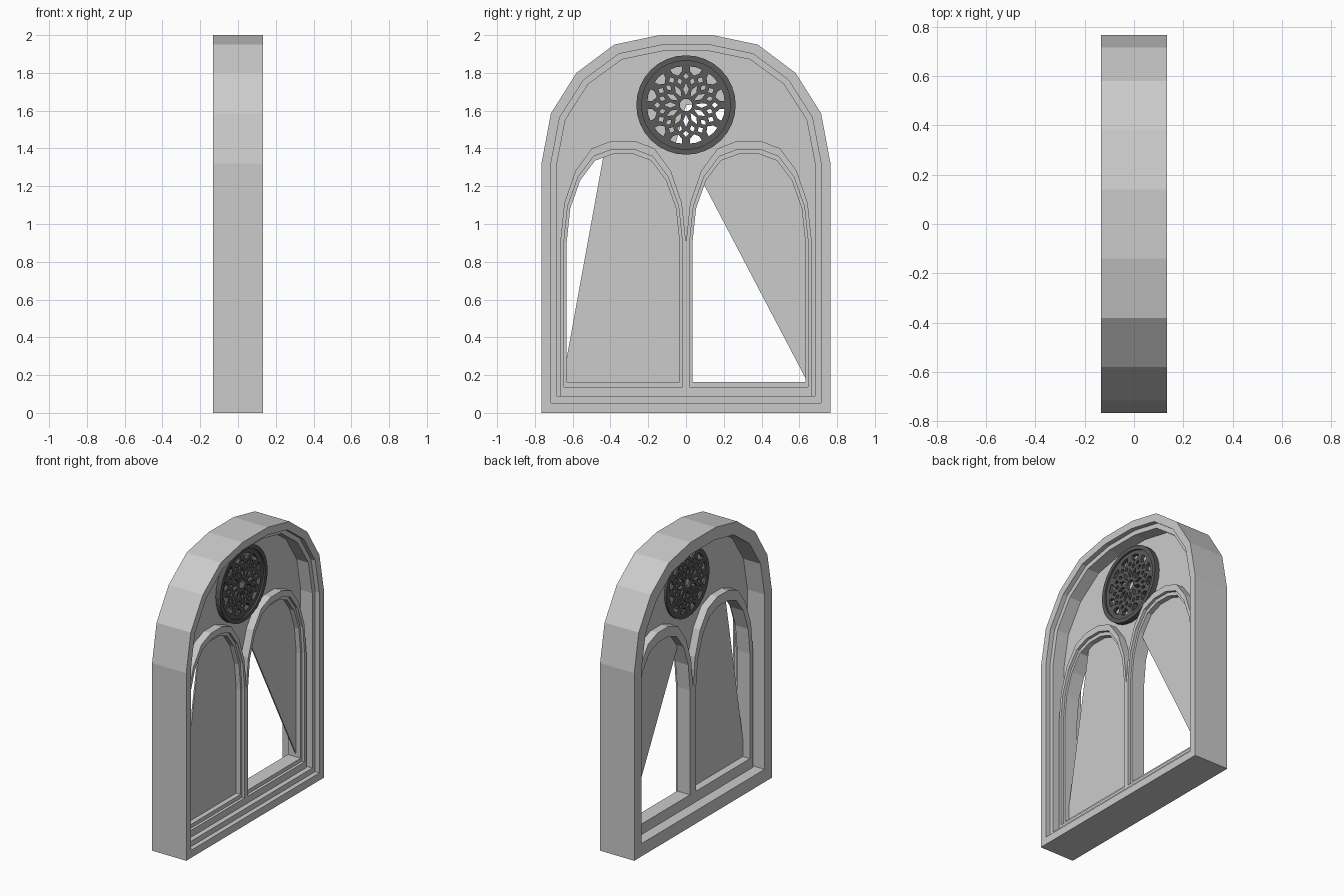
import bpy
import bmesh
from math import cos, sin, radians
from mathutils import Matrix

cube = bpy.data.objects.get("Cube")
if cube:
    bpy.data.objects.remove(cube, do_unlink=True)


def material(name, value):
    m = bpy.data.materials.new(name)
    m.use_nodes = True
    colour = (value, value, value, 1)
    m.diffuse_color = colour
    m.node_tree.nodes["Principled BSDF"].inputs["Base Color"].default_value = colour
    return m


STONE = material("pale stone", 0.6)
IRON = material("dark tracery", 0.1)

# Quarter of the faceted arch as fractions of half width and rise
ARCH = [(1, 0), (0.935, 0.39), (0.758, 0.706), (0.497, 0.926), (0.183, 1)]
# Local x, y, z become world y, z, x
STAND = Matrix(((0, 0, 1, 0), (1, 0, 0, 0), (0, 1, 0, 0), (0, 0, 0, 1)))
ROSE_Z = 1.63


def arch(centre, half, bottom, spring, top):
    right = [(centre + half * u, spring + (top - spring) * v) for u, v in ARCH]
    left = [(2 * centre - y, z) for y, z in reversed(right)]
    return [(centre + half, bottom)] + right + left + [(centre - half, bottom)]


def polar(r, degrees):
    a = radians(degrees)
    return (r * cos(a), ROSE_Z + r * sin(a))


def circle(r, n=32):
    return [polar(r, 360 * i / n) for i in range(n)]


def clip(loop, p, q):
    """Keep the part of a loop to the left of the line from p to q."""
    def side(a):
        return (q[0] - p[0]) * (a[1] - p[1]) - (q[1] - p[1]) * (a[0] - p[0])
    out = []
    for a, b in zip(loop, loop[1:] + loop[:1]):
        sa, sb = side(a), side(b)
        if sa >= 0:
            out.append(a)
        if sa * sb < 0:
            t = sa / (sa - sb)
            out.append((a[0] + t * (b[0] - a[0]), a[1] + t * (b[1] - a[1])))
    return out


def slab(name, loops, back, front, mat):
    """Solid between two depths; loops after the first are holes."""
    curve = bpy.data.curves.new(name, "CURVE")
    curve.dimensions = "2D"
    curve.fill_mode = "BOTH"
    curve.extrude = (front - back) / 2
    for loop in loops:
        s = curve.splines.new("POLY")
        s.points.add(len(loop) - 1)
        for point, (y, z) in zip(s.points, loop):
            point.co = (y, z, 0, 1)
        s.use_cyclic_u = True
    temp = bpy.data.objects.new(name + " outline", curve)
    bpy.context.collection.objects.link(temp)
    graph = bpy.context.evaluated_depsgraph_get()
    mesh = bpy.data.meshes.new_from_object(temp.evaluated_get(graph))
    bpy.data.objects.remove(temp, do_unlink=True)
    bpy.data.curves.remove(curve)
    mesh.transform(Matrix.Translation(((front + back) / 2, 0, 0)) @ STAND)
    bm = bmesh.new()
    bm.from_mesh(mesh)
    bmesh.ops.remove_doubles(bm, verts=bm.verts, dist=0.0001)
    bmesh.ops.recalc_face_normals(bm, faces=bm.faces)
    for f in bm.faces:
        f.smooth = False
        f.material_index = 0
    bm.to_mesh(mesh)
    bm.free()
    mesh.materials.clear()
    mesh.materials.append(mat)
    ob = bpy.data.objects.new(name, mesh)
    bpy.context.collection.objects.link(ob)
    return ob


# Outer frame with one step on the front
outer = arch(0, 0.765, 0, 1.32, 2.0)
middle = arch(0, 0.715, 0.053, 1.32, 1.947)
inner = arch(0, 0.683, 0.09, 1.32, 1.915)
slab("outer_frame", [outer, middle], -0.133, 0.133, STONE)
slab("frame_step", [middle, inner], -0.133, 0.1, STONE)

# Two lights, each with a stepped moulding
openings = []
for name, side in (("right", -1), ("left", 1)):
    c = side * 0.333
    hood = arch(c, 0.333, 0.09, 0.9, 1.44)
    step = arch(c, 0.314, 0.1375, 0.9, 1.395)
    opening = arch(c, 0.299, 0.164, 0.9, 1.37)
    openings.append(opening)
    slab(name + "_light_hood", [hood, step], -0.055, 0.065, STONE)
    slab(name + "_light_step", [step, opening], -0.055, 0.045, STONE)

# Thin wall behind the mouldings, and the partial panes
wall_edge = arch(0, 0.69, 0.08, 1.32, 1.92)
slab("wall", [wall_edge] + openings + [circle(0.24)], 0, 0.01, STONE)
slab("right_pane", [clip(openings[0], (-0.44, 1.345), (-0.63, 0.3))], 0, 0.01, STONE)
slab("left_pane", [clip(openings[1], (0.1, 1.2), (0.64, 0.17))], 0, 0.01, STONE)
fan = [(0, ROSE_Z)] + [polar(0.24, a) for a in range(5, 256, 10)]
slab("rose_backing", [fan], 0, 0.01, STONE)

# Rose window: raised rim and pierced tracery
slab("rose_rim", [circle(0.263), circle(0.235)], 0.005, 0.046, IRON)
holes = [circle(0.033, 16)]
for i in range(12):
    a = i * 30
    b = a + 15
    # petal, small diamond, outer curved triangle, rim sliver
    holes.append([polar(0.048, a), polar(0.085, a - 10), polar(0.118, a), polar(0.085, a + 10)])
    holes.append([polar(0.112, b), polar(0.13, b - 6), polar(0.148, b), polar(0.13, b + 6)])
    holes.append([polar(0.135, a), polar(0.152, a - 6), polar(0.17, a), polar(0.152, a + 6)])
    holes.append([polar(0.16, b), polar(0.18, b - 8), polar(0.205, b - 9),
                  polar(0.207, b), polar(0.205, b + 9), polar(0.18, b + 8)])
slab("rose_tracery", [circle(0.24)] + holes, -0.015, 0.034, IRON)
